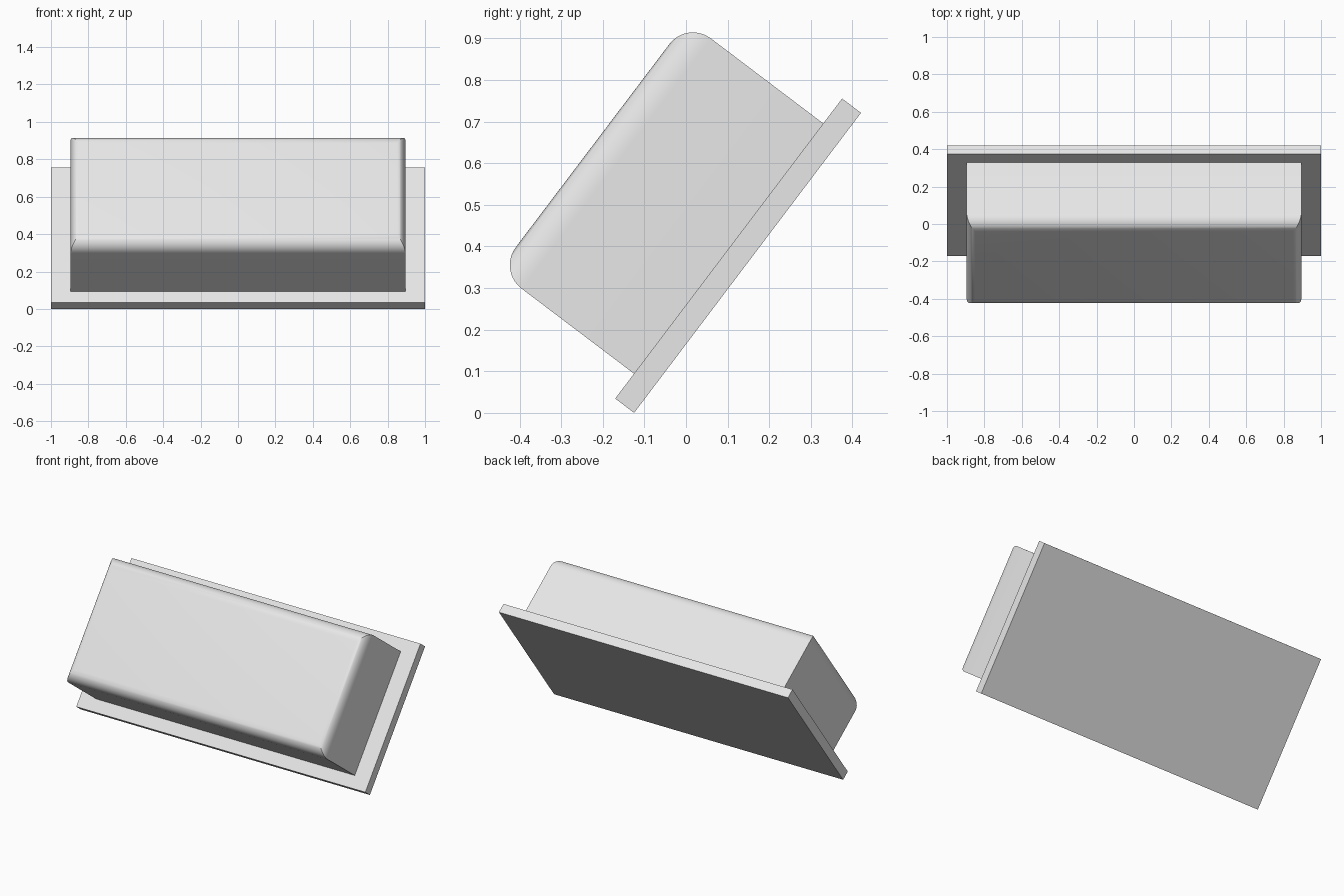
import bpy, bmesh
from math import sin, cos, pi, radians
from mathutils import Matrix

cube = bpy.data.objects.get("Cube")
if cube:
    bpy.data.objects.remove(cube, do_unlink=True)

# Single light grey finish
grey = bpy.data.materials.new("light_grey")
grey.use_nodes = True
grey.diffuse_color = (0.8, 0.8, 0.8, 1)
grey.node_tree.nodes["Principled BSDF"].inputs["Base Color"].default_value = (0.8, 0.8, 0.8, 1)

# Shared tilted frame, centred where the box meets the plate
TILT = Matrix.Translation((0, 0.1025, 0.395)) @ Matrix.Rotation(radians(52.9), 4, 'X')


def stacked_box(name, layers):
    """Closed solid from rectangular layers of (half width, half length, height)."""
    bm = bmesh.new()
    rings = [[bm.verts.new((sx * w, sy * l, h))
              for sx, sy in ((-1, -1), (1, -1), (1, 1), (-1, 1))]
             for w, l, h in layers]
    bm.faces.new(rings[0][::-1])
    bm.faces.new(rings[-1])
    for low, high in zip(rings, rings[1:]):
        for i in range(4):
            j = (i + 1) % 4
            bm.faces.new((low[i], low[j], high[j], high[i]))
    mesh = bpy.data.meshes.new(name)
    bm.to_mesh(mesh)
    bm.free()
    mesh.materials.append(grey)
    obj = bpy.data.objects.new(name, mesh)
    bpy.context.collection.objects.link(obj)
    obj.matrix_world = TILT
    return obj


# Flat backing plate
stacked_box("back_plate", [(1, 0.452, -0.057), (1, 0.452, 0)])

# Box with a rounded, mitred outer rim
W, L, H = 0.895, 0.377, 0.41
ROUND_X, ROUND = 0.045, 0.071
STEPS = 10
layers = [(W, L, 0)]
for s in range(STEPS + 1):
    a = s / STEPS * pi / 2
    inset = 1 - cos(a)
    layers.append((W - ROUND_X * inset, L - ROUND * inset, H - ROUND * (1 - sin(a))))
box = stacked_box("rounded_box", layers)

bpy.ops.object.select_all(action='DESELECT')
box.select_set(True)
bpy.context.view_layer.objects.active = box
bpy.ops.object.shade_smooth_by_angle(angle=radians(30))
